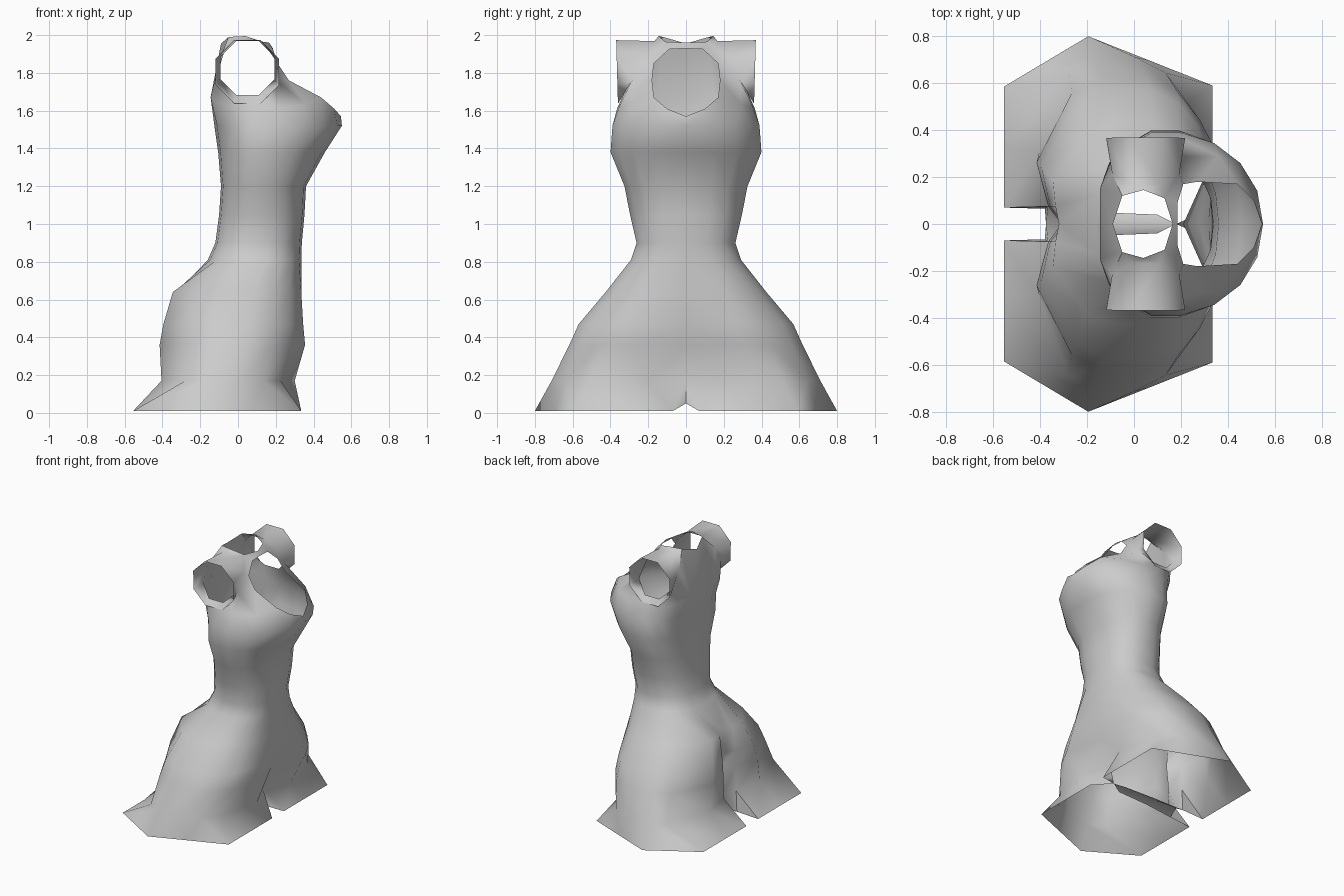
import bpy, bmesh
from math import sin, cos, pi, radians, copysign

if "Cube" in bpy.data.objects:
    bpy.data.objects.remove(bpy.data.objects["Cube"])

bm = bmesh.new()


def add(points):
    return [bm.verts.new(p) for p in points]


def face(*verts):
    bm.faces.new(verts)


def bridge(a, b):
    for i in range(len(a) - 1):
        face(a[i], a[i + 1], b[i + 1], b[i])


def half_ring(z, front, back, mid, width, n, groove=None):
    """Half cross-section from front centre to back centre (y >= 0)."""
    pts = []
    for i in range(10):
        t = pi * i / 9
        c, s = cos(t), max(sin(t), 0)
        reach = (front - mid) if c > 0 else (mid - back)
        pts.append([mid + copysign(abs(c) ** (2 / n), c) * reach,
                    width * s ** (2 / n) if 0 < i < 9 else 0, z])
    if groove:  # groin hollow, full buttock and rear cleft
        pts[0][0], pts[9][0], crease = groove
        pts[1][:2] = front, crease
        pts[7][:2] = back, 0.42 * width
        pts[8][:2] = back * .6 + groove[1] * .4, 0.075
    return add(pts)


# Torso and hips: z, front x, back x, widest x, half width, roundness, centre groove
sections = [
    (1.52, .55, -.125, .12, .395, 2.1),
    (1.38, .46, -.105, .12, .405, 2.2),
    (1.20, .36, -.09, .12, .33, 2.3),
    (1.05, .352, -.10, .12, .30, 2.4),
    (0.90, .338, -.12, .11, .265, 2.4),
    (0.81, .335, -.16, .09, .295, 2.5),
    (0.64, .335, -.345, .00, .43, 2.6, (.33, -.32, .2)),
    (0.47, .345, -.395, -.03, .575, 2.6, (.315, -.30, .26)),
    (0.36, .355, -.415, -.05, .625, 2.6, (.28, -.29, .30)),
    (0.17, .30, -.405, -.10, .72, 2.6, (.21, -.31, .20)),
]
rings = [half_ring(*s) for s in sections]

# Angular flared hem of each leg
hem = add([(.18, 0, .05), (.335, .07, .01), (.335, .33, .01), (.335, .59, .01),
           (.07, .695, .01), (-.195, .8, .01), (-.555, .585, .01),
           (-.555, .33, .01), (-.555, .07, .01), (-.375, 0, .06)])
for a, b in zip(rings, rings[1:]):
    bridge(a, b)
low = rings[-1]
bridge(low[:9], hem[:9])

# Notch between the legs at the back
notch = add([(-.38, .065, .02)])[0]
face(low[8], hem[8], notch)
face(low[8], notch, hem[9], low[9])

# Crotch strip
mid_line = add([(.1, 0, .05), (-.15, 0, .05)])
side_line = add([(.1, .04, .03), (-.15, .05, .03)])
face(hem[0], mid_line[0], side_line[0])
bridge(mid_line, side_line)
face(mid_line[1], hem[9], notch, side_line[1])

# Chest window rim, neck rim and upper back
w = add([(.545, 0, 1.57), (.51, .10, 1.61), (.44, .17, 1.67), (.27, .18, 1.76),
         (.21, .17, 1.85), (.185, .09, 1.925), (.185, 0, 1.93)])
n = add([(.165, 0, 1.96), (.13, .11, 1.965), (.04, .145, 1.995),
         (-.05, .12, 1.99), (-.09, 0, 1.955)])
b = add([(-.145, .15, 1.67), (-.145, 0, 1.67)])


# Short open sleeve
def sleeve_ring(r, cz, y, lean):
    return add([(.05 + r * cos(a), y - lean * sin(a), cz + r * sin(a))
                for a in [pi / 8 + k * pi / 4 for k in range(8)]])


r = sleeve_ring(.155, 1.825, .25, .09)
cuff = sleeve_ring(.182, 1.805, .365, -.005)
bridge(r + [r[0]], cuff + [cuff[0]])

# Shoulder swell between chest and armpit
swell = add([(.36, .29, 1.635), (.22, .355, 1.615), (.09, .365, 1.61),
             (-.03, .33, 1.62), (-.11, .25, 1.64)])

# Yoke joining chest, window, neck and sleeve
c = rings[0]
bridge(c[0:3], w[0:3])
face(c[2], c[3], swell[0], w[2])
bridge(c[3:8], swell)
face(w[2], swell[0], w[3])
face(swell[0], swell[1], r[7], w[3])
bridge(swell[1:], [r[7], r[6], r[5], r[4]])
face(c[7], c[8], b[0], swell[4])
face(swell[4], b[0], r[4])
face(c[8], c[9], b[1], b[0])
face(r[4], b[0], r[3])
face(b[0], b[1], n[4], n[3])
face(b[0], n[3], r[3])
face(n[3], r[2], r[3])
face(n[3], n[2], r[2])
face(n[2], r[1], r[2])
face(n[2], n[1], r[1])
face(n[1], w[5], w[4])
face(n[1], w[4], r[0], r[1])
face(w[4], w[3], r[7], r[0])
face(n[0], w[6], w[5], n[1])

# Mirror the half across y = 0 and weld the seam
geom = bm.verts[:] + bm.edges[:] + bm.faces[:]
bmesh.ops.mirror(bm, geom=geom, axis='Y', merge_dist=-1)
bmesh.ops.remove_doubles(bm, verts=bm.verts[:], dist=.0005)
bmesh.ops.recalc_face_normals(bm, faces=bm.faces[:])
if sum(f.normal.x * f.calc_center_median().x for f in bm.faces) < 0:
    bmesh.ops.reverse_faces(bm, faces=bm.faces[:])

mesh = bpy.data.meshes.new("bodysuit")
bm.to_mesh(mesh)
bm.free()
body = bpy.data.objects.new("bodysuit", mesh)
bpy.context.collection.objects.link(body)
bpy.context.view_layer.objects.active = body
body.select_set(True)
bpy.ops.object.shade_smooth_by_angle(angle=radians(60))
